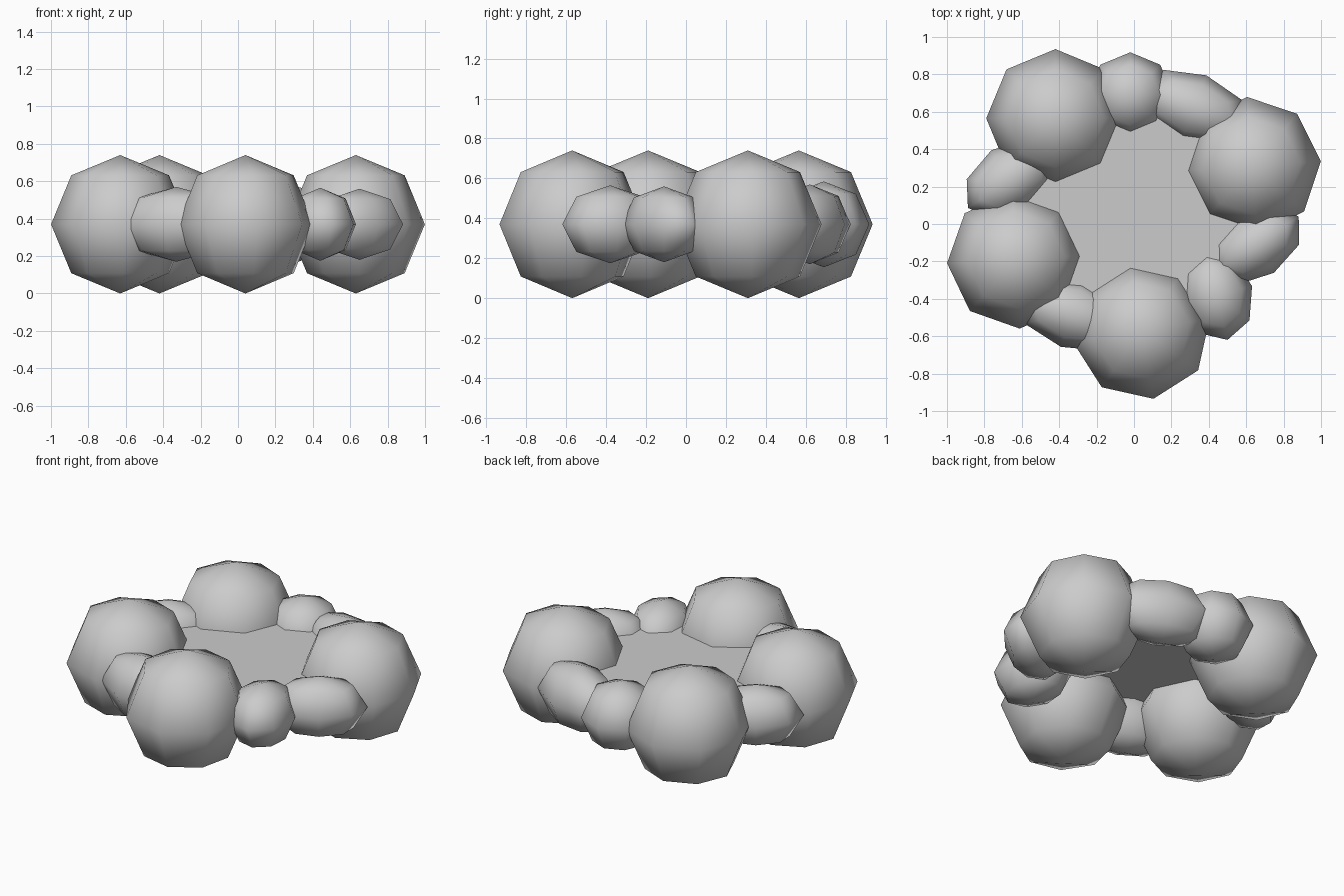
import bpy
from math import radians

if "Cube" in bpy.data.objects:
    bpy.data.objects.remove(bpy.data.objects["Cube"])

MID = 0.37       # height of all stone centres
WATER = 0.445    # water level


def stone(name, x, y, size, angle):
    """Low-poly smooth boulder, 8 segments by 4 rings, stretched then turned."""
    bpy.ops.mesh.primitive_uv_sphere_add(segments=8, ring_count=4, radius=1,
                                         location=(x, y, MID))
    ob = bpy.context.object
    ob.name = name
    ob.scale = size
    ob.rotation_euler.z = radians(angle)
    bpy.ops.object.shade_smooth()


# Four large round boulders: x, y, turn
for i, (x, y, a) in enumerate([(-0.42, 0.565, 0), (-0.63, -0.19, 3),
                               (0.04, -0.57, 10), (0.63, 0.31, 4)], 1):
    stone(f"large_boulder_{i}", x, y, (0.37, 0.37, 0.37), a)

# Six small stretched stones filling the gaps: x, y, size, turn
small = [
    (-0.02, 0.69, (0.227, 0.228, 0.215), 0),
    (0.32, 0.62, (0.318, 0.187, 0.20), -21),
    (0.65, -0.11, (0.275, 0.18, 0.19), 33),
    (0.44, -0.38, (0.197, 0.247, 0.195), 14),
    (-0.33, -0.48, (0.32, 0.187, 0.20), -19),
    (-0.66, 0.24, (0.275, 0.185, 0.19), 34),
]
for i, (x, y, size, a) in enumerate(small, 1):
    stone(f"small_stone_{i}", x, y, size, a)

# Flat water surface with its rim hidden inside the stones
bpy.ops.mesh.primitive_circle_add(vertices=16, radius=0.63, fill_type='NGON',
                                  location=(0, 0, WATER))
bpy.context.object.name = "water_surface"
